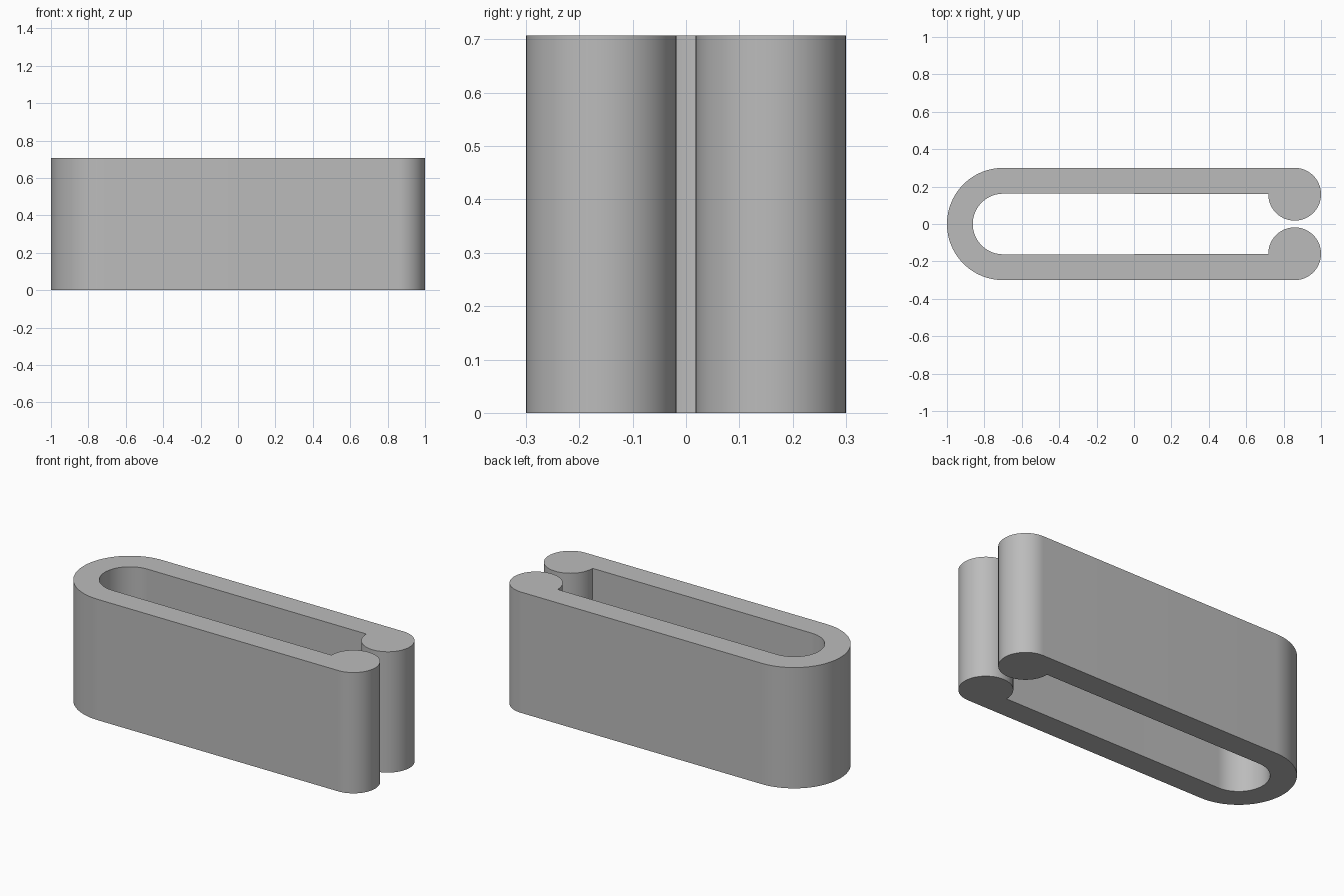
import bpy
import bmesh
from math import radians, cos, sin

cube = bpy.data.objects.get("Cube")
if cube:
    bpy.data.objects.remove(cube, do_unlink=True)

HEIGHT = 0.707
BEND_X, OUTER_R, INNER_R = -0.7, 0.3, 0.162
BEAD_X, BEAD_Y, BEAD_R = 0.859, 0.159, 0.141


def arc(cx, cy, r, start, end, steps):
    angles = [radians(start + (end - start) * i / steps) for i in range(steps + 1)]
    return [(cx + r * cos(a), cy + r * sin(a)) for a in angles]


# Half outline: inner bend, round bead at the arm tip, outer bend
half = arc(BEND_X, 0, INNER_R, 180, 90, 24)
half += arc(BEAD_X, BEAD_Y, BEAD_R, -181, 90, 64)
half += arc(BEND_X, 0, OUTER_R, 90, 180, 24)

# Mirror across the long axis to close the outline
outline = half + [(x, -y) for x, y in reversed(half[1:-1])]

# Extrude the outline into the clip body
bm = bmesh.new()
base = bm.faces.new([bm.verts.new((x, y, 0)) for x, y in outline])
result = bmesh.ops.extrude_face_region(bm, geom=[base], use_keep_orig=True)
top = [v for v in result["geom"] if isinstance(v, bmesh.types.BMVert)]
bmesh.ops.translate(bm, verts=top, vec=(0, 0, HEIGHT))
bmesh.ops.recalc_face_normals(bm, faces=bm.faces)
mesh = bpy.data.meshes.new("clip_body")
bm.to_mesh(mesh)
bm.free()
clip = bpy.data.objects.new("clip_body", mesh)
bpy.context.collection.objects.link(clip)

# Plain grey material
grey = bpy.data.materials.new("light_grey")
grey.use_nodes = True
colour = (0.5, 0.5, 0.5, 1)
grey.diffuse_color = colour
grey.node_tree.nodes["Principled BSDF"].inputs["Base Color"].default_value = colour
mesh.materials.append(grey)

# Smooth curved walls, crisp rims
bpy.ops.object.select_all(action="DESELECT")
clip.select_set(True)
bpy.context.view_layer.objects.active = clip
bpy.ops.object.shade_smooth_by_angle(angle=radians(30))
